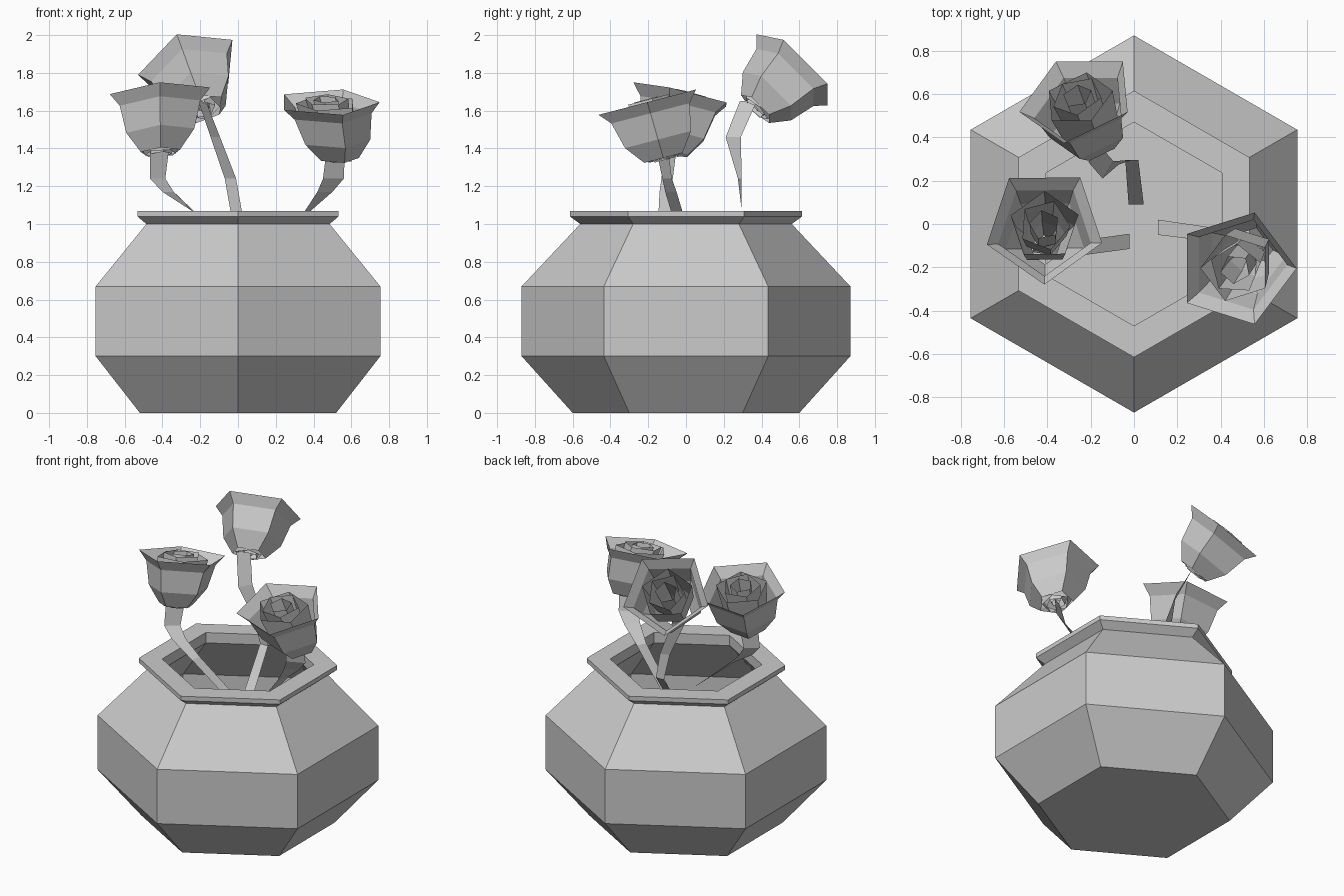
import bpy, bmesh, math
from mathutils import Vector

cube = bpy.data.objects.get("Cube")
if cube:
    bpy.data.objects.remove(cube, do_unlink=True)

grey = bpy.data.materials.new("plain grey")
grey.use_nodes = True
COLOUR = (0.6, 0.6, 0.6, 1)
grey.diffuse_color = COLOUR
grey.node_tree.nodes["Principled BSDF"].inputs["Base Color"].default_value = COLOUR


def finish(name, bm):
    mesh = bpy.data.meshes.new(name)
    bm.to_mesh(mesh)
    bm.free()
    mesh.materials.append(grey)
    obj = bpy.data.objects.new(name, mesh)
    bpy.context.collection.objects.link(obj)
    return obj


def bridge(bm, low, high, closed=True):
    count = len(low)
    for i in range(count if closed else count - 1):
        j = (i + 1) % count
        bm.faces.new((low[i], low[j], high[j], high[i]))


def ring(bm, centre, u, v, radius, sides, phase=0.0):
    angles = [phase + math.tau * i / sides for i in range(sides)]
    return [bm.verts.new(centre + radius * (math.cos(a) * u + math.sin(a) * v)) for a in angles]


# Hexagonal pot: (radius, height) up the outside, over the rim and down the inside
def make_pot():
    profile = [(0.6, 0), (0.87, 0.3), (0.87, 0.67), (0.56, 1.0), (0.615, 1.04), (0.615, 1.07),
               (0.47, 1.07), (0.47, 1.0), (0.8, 0.65), (0.8, 0.32), (0.55, 0.05)]
    bm = bmesh.new()
    x, y = Vector((1, 0, 0)), Vector((0, 1, 0))
    rings = [ring(bm, Vector((0, 0, z)), x, y, r, 6, math.pi / 6) for r, z in profile]
    for low, high in zip(rings, rings[1:]):
        bridge(bm, low, high)
    bm.faces.new(rings[0][::-1])
    bm.faces.new(rings[-1])
    finish("pot", bm)


# Petal layers: (radius, fraction of flower height), with a turn for each layer
LAYERS = [
    (0, [(0.11, 0), (0.19, 0.33), (0.225, 0.8), (0.28, 1.0)]),
    (math.pi / 5, [(0.085, -0.02), (0.14, 0.35), (0.165, 0.98)]),
    (0.25, [(0.06, -0.04), (0.10, 0.4), (0.12, 1.04)]),
    (math.pi / 5 + 0.2, [(0.03, 0.0), (0.065, 0.4), (0.07, 1.05)]),
]


def make_flower(name, base, top, normal, corner):
    base, top = Vector(base), Vector(top)
    n = Vector(normal).normalized()
    u = Vector(corner)
    u = (u - n * u.dot(n)).normalized()
    v = n.cross(u)
    bm = bmesh.new()
    for phase, profile in LAYERS:
        rings = [ring(bm, base.lerp(top, t), u, v, r, 5, phase) for r, t in profile]
        for low, high in zip(rings, rings[1:]):
            bridge(bm, low, high)
    finish(name + "_flower", bm)


# Flat ribbon stem: centre points with half-width vectors in x and y
def make_stem(name, points):
    bm = bmesh.new()
    rows = []
    for x, y, z, wx, wy in points:
        rows.append([bm.verts.new((x + s * wx, y + s * wy, z)) for s in (-1, 1)])
    for low, high in zip(rows, rows[1:]):
        bridge(bm, low, high, closed=False)
    finish(name + "_stem", bm)


make_pot()

make_flower("right", (-0.41, -0.08, 1.38), (-0.413, -0.007, 1.685), (-0.07, 0.24, 1), (0, -1, 0.2))
make_stem("right", [(-0.02, -0.08, 0.88, 0, 0.035), (-0.24, -0.11, 1.07, 0.005, 0.035),
                    (-0.37, -0.11, 1.17, 0.03, 0.03), (-0.425, -0.10, 1.24, 0.04, 0.03),
                    (-0.415, -0.08, 1.4, 0.05, 0.03)])

make_flower("left", (0.53, -0.12, 1.35), (0.47, -0.205, 1.645), (0, -0.26, 1), (1, 0, 0))
make_stem("left", [(0.11, -0.015, 0.75, 0, 0.035), (0.37, -0.05, 1.07, 0.015, 0.03),
                   (0.46, -0.08, 1.17, 0.04, 0.03), (0.505, -0.10, 1.24, 0.055, 0.025),
                   (0.515, -0.12, 1.36, 0.05, 0.03)])

make_flower("back", (-0.18, 0.373, 1.613), (-0.259, 0.581, 1.828),
            (-0.256, 0.67, 0.695), (-0.064, -0.205, 0.172))
make_stem("back", [(0.01, 0.09, 0.8, 0.035, 0), (-0.01, 0.295, 1.07, 0.03, 0),
                   (-0.04, 0.285, 1.24, 0.03, 0.01), (-0.12, 0.25, 1.46, 0.025, 0.04),
                   (-0.19, 0.33, 1.65, 0.02, 0.045)])
